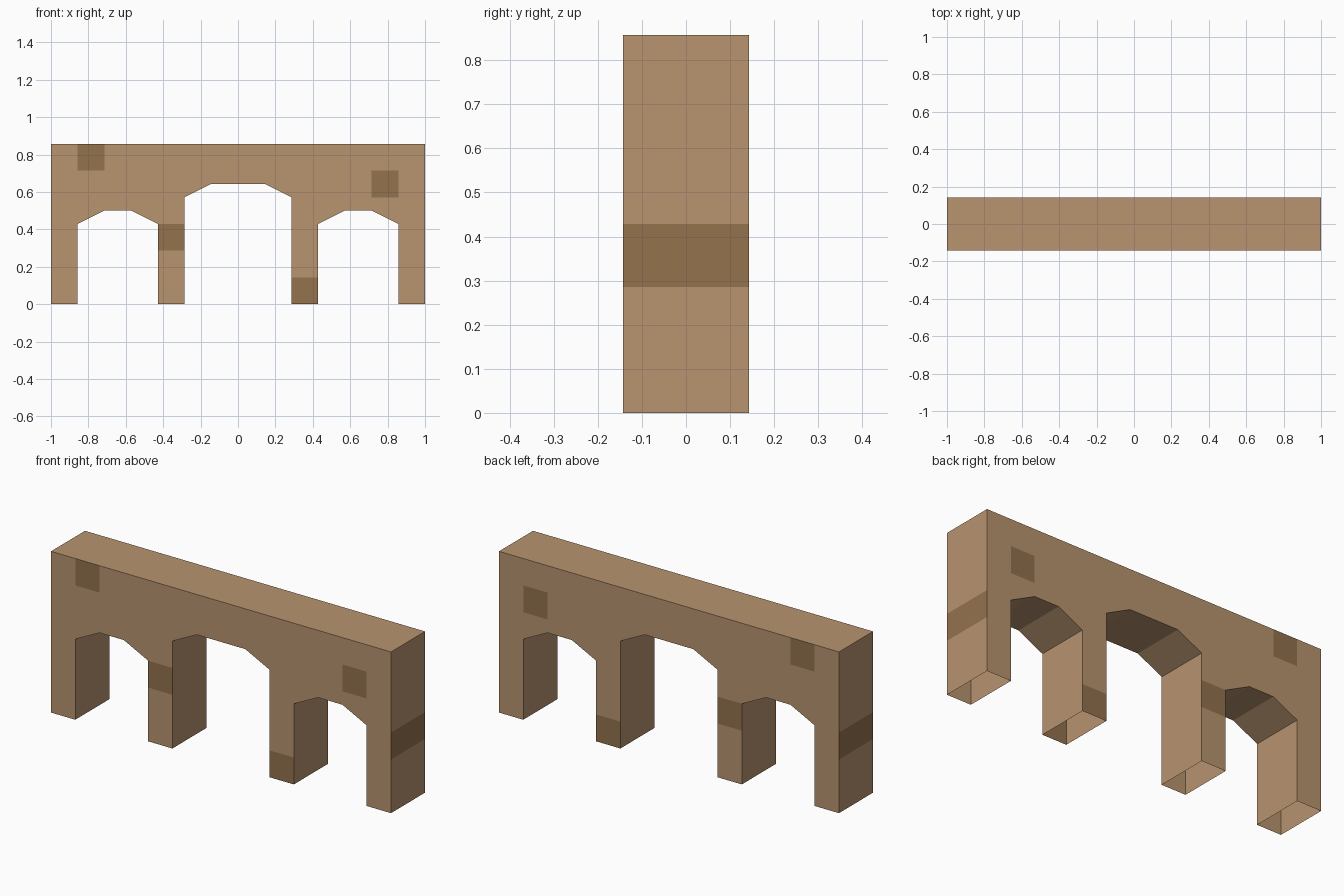
import bpy, bmesh

if "Cube" in bpy.data.objects:
    bpy.data.objects.remove(bpy.data.objects["Cube"])

U = 1 / 7                 # one stone block
HALF_DEPTH, TOP = 1, 6    # in blocks


def material(name, color):
    m = bpy.data.materials.new(name)
    m.diffuse_color = (*color, 1)
    m.use_nodes = True
    m.node_tree.nodes["Principled BSDF"].inputs["Base Color"].default_value = m.diffuse_color
    return m


light = material("light_stone", (0.479, 0.296, 0.159))
dark = material("dark_stone", (0.292, 0.168, 0.076))

# Right half of the underside: x -> arch height (pillars lie between arches)
ARCH = {0: 4.5, 1: 4.5, 2: 4, 3: 3, 4: 3.5, 5: 3.5, 6: 3, 7: 0}
PILLARS = {(-7, -6), (-3, -2), (2, 3), (6, 7)}
COLUMNS = [-7, -6, -5, -4, -3, -2, -1, 1, 2, 3, 4, 5, 6, 7]
# Dark stones run right through: (left x, bottom z)
DARK_STONES = {(-6, 5), (5, 4), (-3, 2), (2, 0)}

bm = bmesh.new()


def face(points, is_dark=False):
    f = bm.faces.new([bm.verts.new((x * U, y * U, z * U)) for x, y, z in points])
    f.material_index = int(is_dark)


def strip(a, b):
    """Face spanning the full depth between two (x, z) points."""
    return [(a[0], -HALF_DEPTH, a[1]), (b[0], -HALF_DEPTH, b[1]),
            (b[0], HALF_DEPTH, b[1]), (a[0], HALF_DEPTH, a[1])]


for x0, x1 in zip(COLUMNS, COLUMNS[1:]):
    pillar = (x0, x1) in PILLARS
    low0, low1 = (0, 0) if pillar else (ARCH[abs(x0)], ARCH[abs(x1)])
    # Front and back walls, course by course
    levels = [z for z in range(TOP + 1) if z > max(low0, low1)]
    for z in levels:
        for y in (-HALF_DEPTH, HALF_DEPTH):
            face([(x0, y, low0), (x1, y, low1), (x1, y, z), (x0, y, z)],
                 (x0, z - 1) in DARK_STONES)
        low0 = low1 = z
    # Flat top
    face(strip((x0, TOP), (x1, TOP)))
    if pillar:
        # Pillar sides, open underneath; the outer ends carry a dark course
        for x in (x0, x1):
            end = abs(x) == 7
            for z in range(TOP if end else ARCH[abs(x)]):
                face(strip((x, z), (x, z + 1)), end and z == 2)
    else:
        # Arch underside
        face(strip((x0, ARCH[abs(x0)]), (x1, ARCH[abs(x1)])))

bmesh.ops.remove_doubles(bm, verts=bm.verts[:], dist=1e-4)
bmesh.ops.recalc_face_normals(bm, faces=bm.faces[:])

mesh = bpy.data.meshes.new("arched_wall")
bm.to_mesh(mesh)
bm.free()
mesh.materials.append(light)
mesh.materials.append(dark)
wall = bpy.data.objects.new("arched_wall", mesh)
bpy.context.collection.objects.link(wall)
